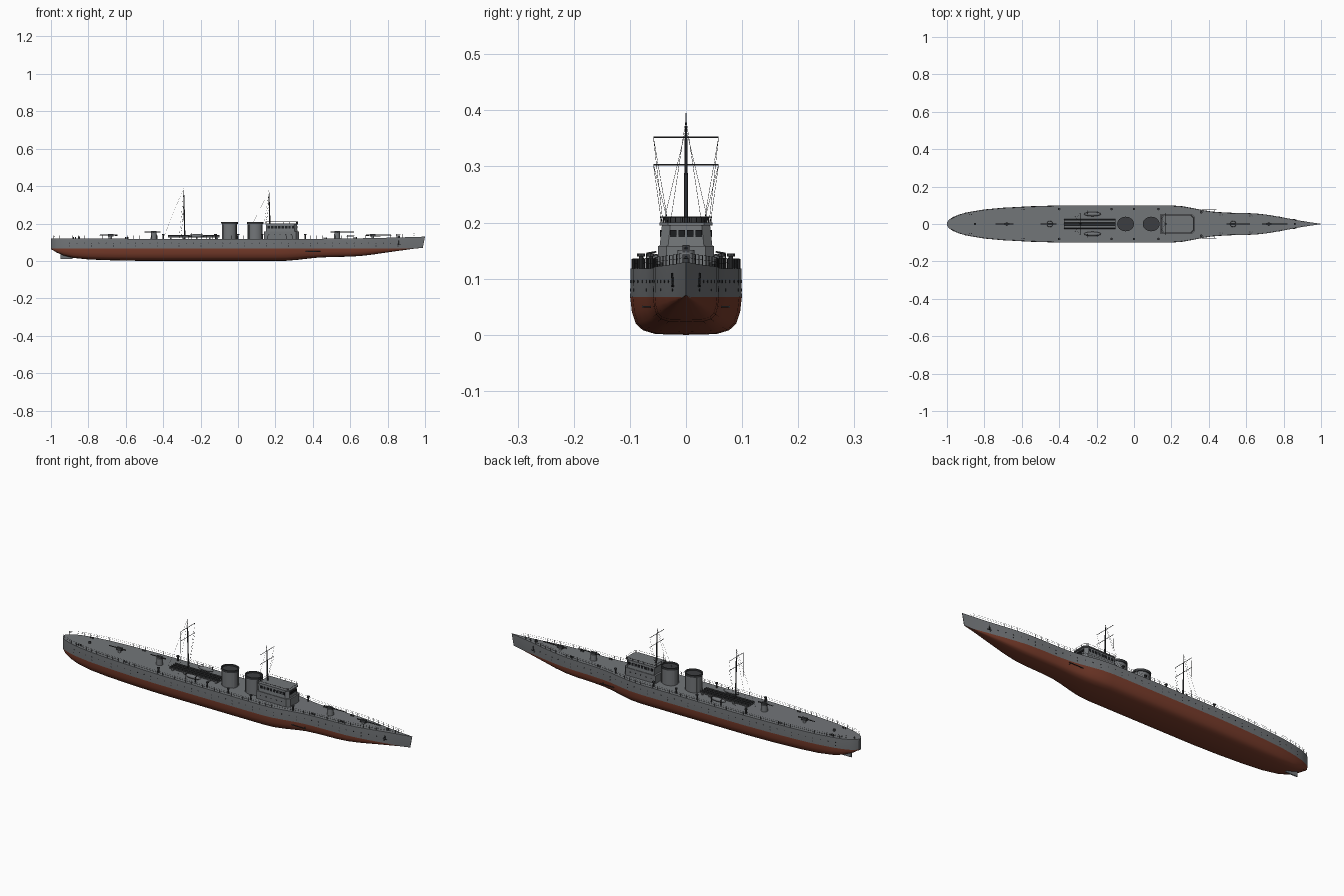
import bpy, bmesh, math
from mathutils import Vector, Matrix

if "Cube" in bpy.data.objects:
    bpy.data.objects.remove(bpy.data.objects["Cube"])


def mat(name, rgb):
    m = bpy.data.materials.new(name)
    m.diffuse_color = (*rgb, 1)
    m.use_nodes = True
    m.node_tree.nodes["Principled BSDF"].inputs["Base Color"].default_value = m.diffuse_color
    return m


GREY = mat("hull grey", (0.17, 0.18, 0.19))
RED = mat("antifouling red", (0.19, 0.045, 0.024))
DARK = mat("dark fittings", (0.045, 0.048, 0.052))
BLACK = mat("black openings", (0.012, 0.013, 0.015))


def finish(name, bm, mats):
    bmesh.ops.recalc_face_normals(bm, faces=bm.faces)
    me = bpy.data.meshes.new(name)
    bm.to_mesh(me)
    bm.free()
    ob = bpy.data.objects.new(name, me)
    bpy.context.collection.objects.link(ob)
    for m in mats:
        me.materials.append(m)
    bpy.ops.object.select_all(action='DESELECT')
    ob.select_set(True)
    bpy.context.view_layer.objects.active = ob
    bpy.ops.object.shade_smooth_by_angle(angle=math.radians(35))
    return ob


def rod(bm, p, q, r, r2=None, n=6):
    p, q = Vector(p), Vector(q)
    d = q - p
    M = Matrix.Translation((p + q) / 2) @ d.to_track_quat('Z', 'Y').to_matrix().to_4x4()
    bmesh.ops.create_cone(bm, cap_ends=True, segments=n, radius1=r,
                          radius2=r if r2 is None else r2, depth=d.length, matrix=M)


def box(bm, x0, x1, y0, y1, z0, z1):
    M = Matrix.Translation(((x0+x1)/2, (y0+y1)/2, (z0+z1)/2)) @ Matrix.Diagonal((x1-x0, y1-y0, z1-z0, 1))
    bmesh.ops.create_cube(bm, size=1, matrix=M)


def loft(bm, rings):
    vs = [[bm.verts.new(p) for p in r] for r in rings]
    n = len(vs[0])
    for a, b in zip(vs, vs[1:]):
        for i in range(n):
            bm.faces.new((a[i], a[(i+1) % n], b[(i+1) % n], b[i]))
    bm.faces.new(vs[0])
    bm.faces.new(vs[-1])


# Hull stations: x, half width, keel height
ST = [(-1, .008, .062), (-.99, .022, .058), (-.97, .036, .045), (-.93, .052, .028), (-.88, .064, .016),
      (-.8, .077, .008), (-.7, .086, .004), (-.55, .094, .001), (-.4, .0985, 0), (-.1, .0985, 0),
      (.2, .0985, 0), (.26, .094, .001), (.32, .083, .006), (.38, .071, .013), (.43, .064, .018),
      (.5, .06, .021), (.6, .058, .023), (.66, .055, .027), (.72, .048, .034), (.8, .034, .046),
      (.88, .019, .057), (.95, .008, .065), (1, .001, .07)]
WL = .067


def deck_z(x):
    return .118 + .012 * max(0, (x - .3) / .7) ** 2 + .002 * max(0, (-x - .4) / .6)


def half(x):
    for a, b in zip(ST, ST[1:]):
        if a[0] <= x <= b[0]:
            return a[1] + (b[1] - a[1]) * (x - a[0]) / (b[0] - a[0])
    return .001


bm = bmesh.new()
SEC = [(0, 0), (.55, .02), (.78, .12), (.91, .3), (.98, .62), (1.01, 1)]
rings = []
for x, w, k in ST:
    wl = max(WL, k + .002)
    right = [(w*f, k + (wl-k)*t) for f, t in SEC] + [(w, deck_z(x))]
    left = [(-y, z) for y, z in right[:0:-1]]
    xs = lambda z: x - (.012 * (deck_z(x)-z)/.06 if x > .9 else 0)
    rings.append([(xs(z), y, z) for y, z in right + left])
loft(bm, rings)
for f in bm.faces:
    f.material_index = 1 if f.calc_center_median().z < WL + .001 and max(v.co.z for v in f.verts) < .075 else 0
finish("hull", bm, [GREY, RED])

# Rudder, bow side fins
bm = bmesh.new()
box(bm, -.95, -.885, -.003, .003, .01, .045)
finish("rudder", bm, [GREY])
bm = bmesh.new()
for s in (-1, 1):
    rod(bm, (.36, s*.077, .05), (.44, s*.077, .05), .002)
    for x in (.37, .43):
        rod(bm, (x, s*.055, .05), (x, s*.077, .05), .0015)
finish("side_fins", bm, [DARK])

# Portholes and anchors
bm = bmesh.new()
for s in (-1, 1):
    for i in range(46):
        x = -.9 + i*.039
        for z in ((.095,) if i % 3 else (.095, .08)):
            y = half(x)
            rod(bm, (x, s*(y-.002), z), (x, s*(y+.001), z), .0025, n=8)
    rod(bm, (.86, s*.023, .085), (.86, s*.025, .11), .002)
    rod(bm, (.85, s*.025, .087), (.87, s*.022, .087), .002)
finish("portholes_and_anchors", bm, [BLACK])

# Guard rails
bm = bmesh.new()
for s in (-1, 1):
    pts = [(-.985 + i*.0327, ) for i in range(60)]
    pts = [Vector((x, s*max(half(x)-.002, .001), deck_z(x))) for (x,) in pts]
    for a, b in zip(pts, pts[1:]):
        rod(bm, a, a + Vector((0, 0, .017)), .0008, n=4)
        for h in (.009, .017):
            rod(bm, a + Vector((0, 0, h)), b + Vector((0, 0, h)), .0004, n=3)
finish("guard_rails", bm, [DARK])


def ellipse(cx, rx, ry, z, n=32):
    return [(cx + rx*math.cos(2*math.pi*i/n), ry*math.sin(2*math.pi*i/n), z) for i in range(n)]


# Funnels with dark caps
for name, cx in (("aft_funnel", -.045), ("fore_funnel", .092)):
    bm = bmesh.new()
    loft(bm, [ellipse(cx, .04, .034, .115), ellipse(cx, .04, .034, .2)])
    for a in (-.6, .6, 2.5, 3.8):
        x, y = cx + .042*math.cos(a), .036*math.sin(a)
        rod(bm, (x, y, .118), (x, y, .195), .002)
    finish(name, bm, [GREY])
    bm = bmesh.new()
    loft(bm, [ellipse(cx, .044, .038, .198), ellipse(cx, .045, .039, .209),
              ellipse(cx, .039, .033, .209), ellipse(cx, .039, .033, .202)])
    finish(name + "_cap", bm, [DARK])

# Bridge: lower house, wheelhouse, roof


def outline(x0, x1, w, z, c=.015):
    return [(x0, -w, z), (x1-c, -w, z), (x1, -w+c, z), (x1, w-c, z), (x1-c, w, z), (x0, w, z)]


bm = bmesh.new()
loft(bm, [outline(.14, .326, .05, .115), outline(.14, .326, .05, .158)])
loft(bm, [outline(.15, .318, .047, .158), outline(.15, .314, .043, .195)])
loft(bm, [outline(.146, .322, .047, .195), outline(.146, .322, .047, .2)])
finish("bridge", bm, [GREY])
bm = bmesh.new()
for y in (-.0225, -.0075, .0075, .0225):
    box(bm, .313, .3185, y-.006, y+.006, .174, .187)
for s in (-1, 1):
    for i in range(8):
        x = .165 + i*.0185
        box(bm, x-.006, x+.006, s*.0445-.0015, s*.0445+.0015, .174, .187)
    for i in range(5):
        x = .165 + i*.03
        rod(bm, (x, s*.049, .14), (x, s*.051, .14), .003, n=8)
finish("bridge_windows", bm, [BLACK])
bm = bmesh.new()
ring = outline(.148, .32, .046, .2)
for a, b in zip(ring, ring[1:] + ring[:1]):
    a, b = Vector(a), Vector(b)
    for k in range(5):
        p = a.lerp(b, k/5)
        rod(bm, p, p + Vector((0, 0, .01)), .0006, n=4)
    rod(bm, a + Vector((0, 0, .01)), b + Vector((0, 0, .01)), .0006, n=4)
finish("bridge_rail", bm, [DARK])

# Masts, yards and rigging
for name, x, top, foot, back in (("main_mast", -.285, .395, .118, -.4), ("fore_mast", .17, .378, .2, .08)):
    bm = bmesh.new()
    rod(bm, (x, 0, foot), (x-.004, 0, .35), .004, .0025, 8)
    rod(bm, (x-.004, 0, .34), (x-.004, 0, top), .0018, .001)
    for z in (.303, .352):
        rod(bm, (x-.003, -.058, z), (x-.003, .058, z), .0012)
    finish(name, bm, [DARK])
    bm = bmesh.new()
    rod(bm, (x-.004, 0, top), (back, 0, .12 if back < 0 else .2), .0004, n=3)
    for s in (-1, 1):
        for z in (.303, .352):
            rod(bm, (x-.003, s*.058, z), (x-.02, s*.032, foot), .0004, n=3)
        rod(bm, (x-.004, 0, top-.01), (x-.03, s*.04, foot), .0004, n=3)
    finish(name + "_rigging", bm, [DARK])

# Midship skid deck with torpedo rails
bm = bmesh.new()
box(bm, -.375, -.1, -.026, .026, .126, .13)
for x in (-.36, -.29, -.22, -.15, -.11):
    box(bm, x-.004, x+.004, -.026, .026, .115, .126)
finish("skid_deck", bm, [GREY])
bm = bmesh.new()
for y in (-.022, -.008, .008, .022):
    rod(bm, (-.375, y, .134), (-.1, y, .134), .004, n=8)
finish("skid_tubes", bm, [DARK])

# Ship's boats on davits
bm = bmesh.new()
for s in (-1, 1):
    bmesh.ops.create_uvsphere(bm, u_segments=16, v_segments=8, radius=1,
        matrix=Matrix.Translation((-.222, s*.053, .134)) @ Matrix.Diagonal((.045, .012, .01, 1)))
finish("boats", bm, [GREY])
bm = bmesh.new()
for s in (-1, 1):
    for x in (-.25, -.195):
        rod(bm, (x, s*.07, .117), (x, s*.07, .145), .0015)
        rod(bm, (x, s*.07, .145), (x, s*.053, .148), .0015)
finish("davits", bm, [DARK])

# Deck guns: x, facing direction, mount height, barrel length
for name, x, d, h, n in (("fore_gun", .53, 1, .155, .09), ("aft_gun", -.45, -1, .155, .05),
                         ("bow_gun", .72, 1, .138, .1), ("stern_gun", -.68, -1, .138, .06)):
    z, high = deck_z(x), h > .15
    bm = bmesh.new()
    rod(bm, (x, 0, z-.003), (x, 0, h-.004), .017 if high else .008, .015 if high else .006, 16)
    finish(name + "_mount", bm, [GREY])
    bm = bmesh.new()
    box(bm, x-.015, x+.015, -.006, .006, h-.008, h+.005)
    rod(bm, (x-d*.035, 0, h), (x+d*n, 0, h), .0035, .002, 8)
    finish(name + "_barrel", bm, [DARK])

# Vents, bollards, capstans
bm = bmesh.new()
for s in (-1, 1):
    for x in (0, -.12, .13, -.4, .36):
        y = min(.08, half(x)-.012)
        rod(bm, (x, s*y, .115), (x, s*y, .14), .004, n=8)
        rod(bm, (x, s*y, .14), (x, s*y, .145), .007, n=8)
    for x in (-.88, -.6, .46, .62):
        for dx in (0, .012):
            y = half(x)-.014
            rod(bm, (x+dx, s*y, .115), (x+dx, s*y, deck_z(x)+.008), .003, n=8)
for x in (-.85, .86):
    rod(bm, (x, 0, .115), (x, 0, deck_z(x)+.01), .006, n=12)
finish("deck_fittings", bm, [DARK])
